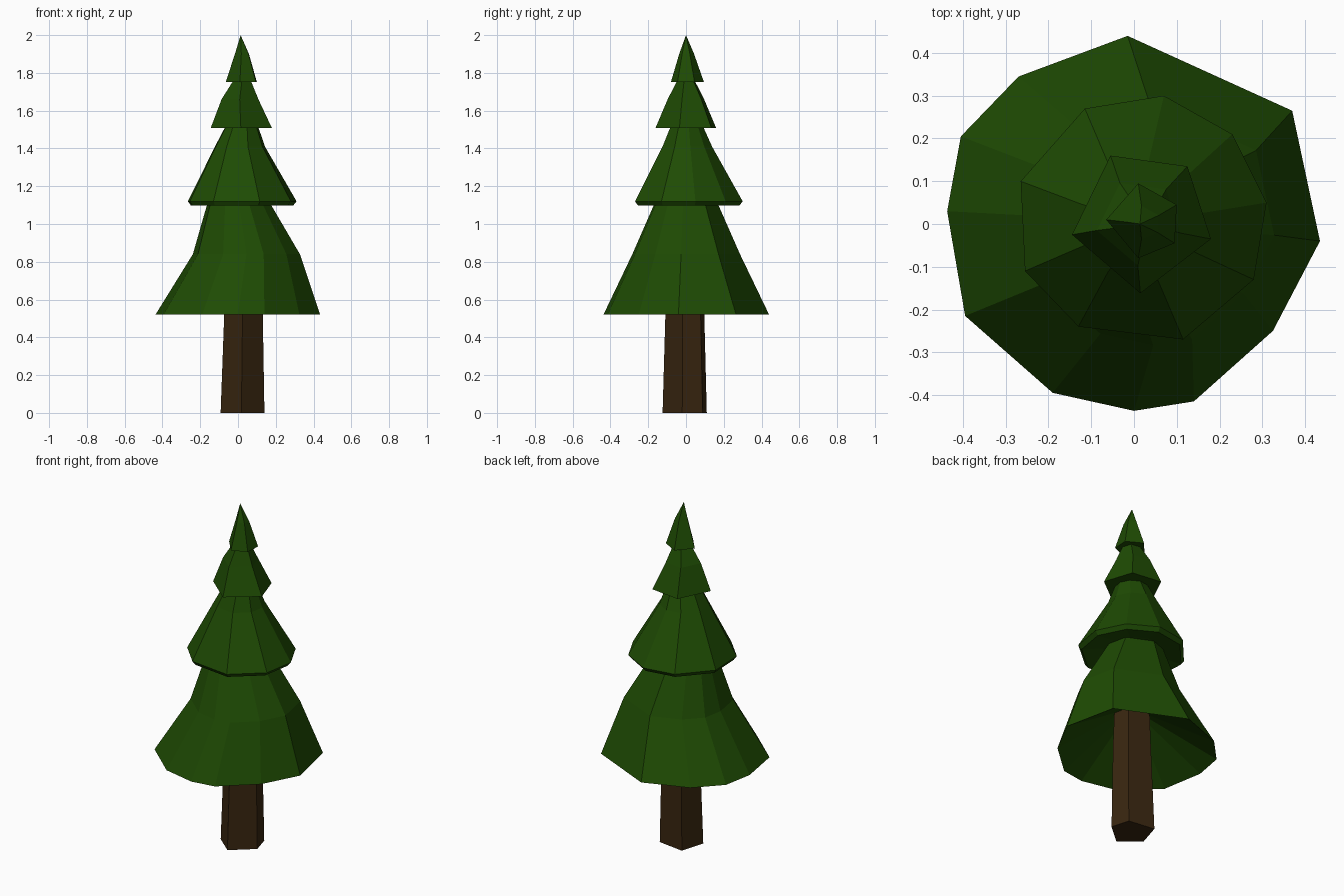
import bpy, bmesh

if "Cube" in bpy.data.objects:
    bpy.data.objects.remove(bpy.data.objects["Cube"])


def material(name, rgb):
    m = bpy.data.materials.new(name)
    m.diffuse_color = (*rgb, 1)
    m.use_nodes = True
    m.node_tree.nodes["Principled BSDF"].inputs["Base Color"].default_value = m.diffuse_color
    return m


NEEDLES = material("needles", (0.013, 0.07, 0.001))
BARK = material("bark", (0.04, 0.019, 0.005))


def loft(name, outline, rings, mat, apex=None, close_bottom=False, close_top=False):
    """Flat-faced skin through scaled copies of an outline: rings = (z, scale, dx, dy)."""
    bm = bmesh.new()
    n = len(outline)
    loops = [[bm.verts.new((x * s + dx, y * s + dy, z)) for x, y in outline]
             for z, s, dx, dy in rings]
    for r, (a, b) in enumerate(zip(loops, loops[1:])):
        for i in range(n):
            j = (i + 1) % n
            # alternate the diagonal for an irregular faceted look
            if (i + r) % 2:
                bm.faces.new((a[i], a[j], b[j]))
                bm.faces.new((a[i], b[j], b[i]))
            else:
                bm.faces.new((a[i], a[j], b[i]))
                bm.faces.new((a[j], b[j], b[i]))
    if apex:
        tip = bm.verts.new(apex)
        for i in range(n):
            bm.faces.new((loops[-1][i], loops[-1][(i + 1) % n], tip))
    if close_bottom:
        bm.faces.new(loops[0][::-1])
    if close_top:
        bm.faces.new(loops[-1])
    me = bpy.data.meshes.new(name)
    bm.to_mesh(me)
    bm.free()
    me.materials.append(mat)
    ob = bpy.data.objects.new(name, me)
    bpy.context.collection.objects.link(ob)
    return ob


# Outlines run counter-clockwise seen from above
trunk = [(0.14, -0.02), (0.11, 0.088), (-0.05, 0.11), (-0.092, -0.03), (0.018, -0.124)]
rim_1 = [(-0.015, 0.44), (-0.27, 0.345), (-0.405, 0.205), (-0.437, 0.03),
         (-0.395, -0.215), (-0.19, -0.395), (0, -0.437), (0.14, -0.415),
         (0.325, -0.25), (0.435, -0.04), (0.37, 0.265)]
rim_2 = [(0.07, 0.30), (-0.115, 0.27), (-0.265, 0.10), (-0.255, -0.11), (-0.13, -0.24),
         (0.115, -0.27), (0.28, -0.13), (0.31, 0.05), (0.23, 0.21)]
rim_3 = [(-0.055, 0.16), (-0.145, -0.025), (0.015, -0.162), (0.18, -0.035), (0.125, 0.135)]
rim_4 = [(0.01, 0.095), (-0.065, 0.01), (0.01, -0.08), (0.095, -0.045), (0.1, 0.045)]

# Tapered five-sided trunk, reaching up inside the lowest tier
loft("trunk", trunk, [(0, 1, 0, 0), (0.52, 0.88, 0.008, 0), (0.8, 0.8, 0.008, 0)],
     BARK, close_bottom=True, close_top=True)

# Lowest tier: skirt with a recessed underside that meets the trunk
loft("foliage_bottom", rim_1,
     [(0.72, 0.2, 0.015, 0), (0.52, 1, 0, 0), (0.84, 0.65, 0.045, 0), (1.14, 0.35, 0, 0)],
     NEEDLES, close_bottom=True, close_top=True)

# Second tier: rim tucked under
loft("foliage_lower_middle", rim_2,
     [(1.12, 0.55, 0, 0), (1.097, 0.94, 0, 0), (1.12, 1, 0, 0),
      (1.41, 0.46, 0, 0), (1.53, 0.28, 0.015, 0)],
     NEEDLES, close_bottom=True, close_top=True)

# Third tier
loft("foliage_upper_middle", rim_3,
     [(1.507, 1, 0, 0), (1.66, 0.6, 0, 0), (1.78, 0.22, 0.02, 0)],
     NEEDLES, close_bottom=True, close_top=True)

# Tip
loft("foliage_top", rim_4,
     [(1.751, 1, 0, 0), (1.9, 0.45, 0.013, 0)],
     NEEDLES, apex=(0.014, 0, 2.0), close_bottom=True)
